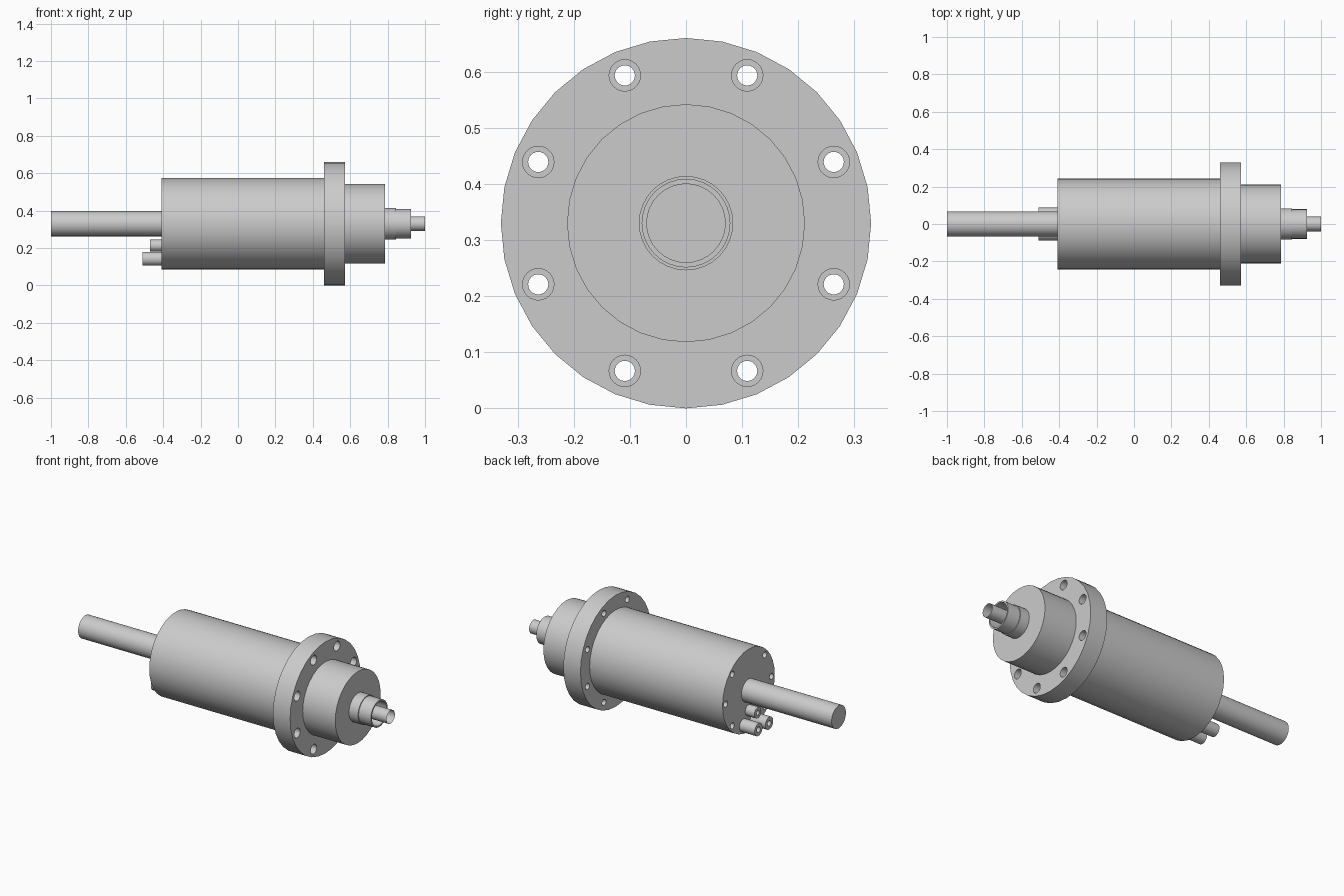
import bpy, bmesh, math
from mathutils import Matrix

AXIS_Z = 0.33
SEGS = 32

cube = bpy.data.objects.get("Cube")
if cube:
    bpy.data.objects.remove(cube, do_unlink=True)

steel = bpy.data.materials.new("grey_steel")
steel.use_nodes = True
GREY = (0.6, 0.6, 0.6, 1)
steel.diffuse_color = GREY
steel.node_tree.nodes["Principled BSDF"].inputs["Base Color"].default_value = GREY


def add_lathe(bm, profile, y=0, z=0, segs=SEGS):
    """Spin (x, radius) points around an axis parallel to x."""
    part = bmesh.new()
    verts = [part.verts.new((x, 0, r)) for x, r in profile]
    edges = [part.edges.new(pair) for pair in zip(verts, verts[1:])]
    bmesh.ops.spin(part, geom=verts + edges, cent=(0, 0, 0), axis=(1, 0, 0),
                   angle=math.tau, steps=segs, use_duplicate=False)
    bmesh.ops.remove_doubles(part, verts=part.verts, dist=1e-5)
    bmesh.ops.recalc_face_normals(part, faces=part.faces)
    bmesh.ops.transform(part, matrix=Matrix.Translation((0, y, z + AXIS_Z)), verts=part.verts)
    temp = bpy.data.meshes.new("temp")
    part.to_mesh(temp)
    part.free()
    bm.from_mesh(temp)
    bpy.data.meshes.remove(temp)


def make_object(name, bm):
    mesh = bpy.data.meshes.new(name)
    bm.to_mesh(mesh)
    bm.free()
    mesh.materials.append(steel)
    obj = bpy.data.objects.new(name, mesh)
    bpy.context.collection.objects.link(obj)
    return obj


def select(obj):
    bpy.ops.object.select_all(action="DESELECT")
    obj.select_set(True)
    bpy.context.view_layer.objects.active = obj


def lathe(name, profile, y=0, z=0, segs=SEGS):
    bm = bmesh.new()
    add_lathe(bm, profile, y, z, segs)
    obj = make_object(name, bm)
    select(obj)
    bpy.ops.object.shade_smooth_by_angle(angle=math.radians(30))
    return obj


def rod(name, x0, x1, r, **kw):
    return lathe(name, [(x0, 0), (x0, r), (x1, r), (x1, 0)], **kw)


def drill(obj, profile, ring, degrees):
    """Cut one turned hole at each angle on a bolt circle."""
    bm = bmesh.new()
    for d in degrees:
        a = math.radians(d)
        add_lathe(bm, profile, ring * math.cos(a), ring * math.sin(a), 24)
    cutter = make_object("hole_cutter", bm)
    cutter.hide_render = True
    mod = obj.modifiers.new("holes", "BOOLEAN")
    mod.operation, mod.solver, mod.object = "DIFFERENCE", "EXACT", cutter
    select(obj)
    bpy.ops.object.modifier_apply(modifier=mod.name)
    bpy.data.objects.remove(cutter, do_unlink=True)
    bpy.ops.object.shade_smooth_by_angle(angle=math.radians(30))


# Main housing with bolt holes in its rear face
housing = rod("housing", -0.41, 0.46, 0.244)
drill(housing, [(-0.5, 0), (-0.5, 0.018), (-0.36, 0.018), (-0.36, 0)], 0.215,
      (0, 45, 135, 180, 225, 315))

# Mounting flange with counterbored through holes
flange = rod("flange", 0.46, 0.572, 0.33)
drill(flange, [(0.4, 0), (0.4, 0.018), (0.51, 0.018), (0.51, 0.028), (0.6, 0.028), (0.6, 0)],
      0.285, [22.5 + 45 * i for i in range(8)])

# Nose and stepped, hollow spindle collar
rod("nose", 0.572, 0.785, 0.212)
lathe("spindle_collar", [(0.785, 0), (0.785, 0.084), (0.845, 0.084), (0.845, 0.079),
                         (0.925, 0.079), (0.925, 0.07), (0.845, 0.07), (0.845, 0)])

# Thin open sleeve at the tip
lathe("tip_sleeve", [(0.845, 0.039), (1.0, 0.039)])

# Rear drawbar
rod("rear_rod", -1.0, -0.41, 0.067)

# Rear hose fittings with open bores
for name, x, r, y, z in (("left_fitting", -0.51, 0.037, 0.05, -0.187),
                         ("right_fitting", -0.51, 0.037, -0.05, -0.187),
                         ("middle_fitting", -0.47, 0.032, 0, -0.117)):
    lathe(name, [(-0.41, 0), (-0.41, r), (x, r), (x, r * 0.45), (x + 0.05, r * 0.45),
                 (x + 0.05, 0)], y=y, z=z, segs=24)
